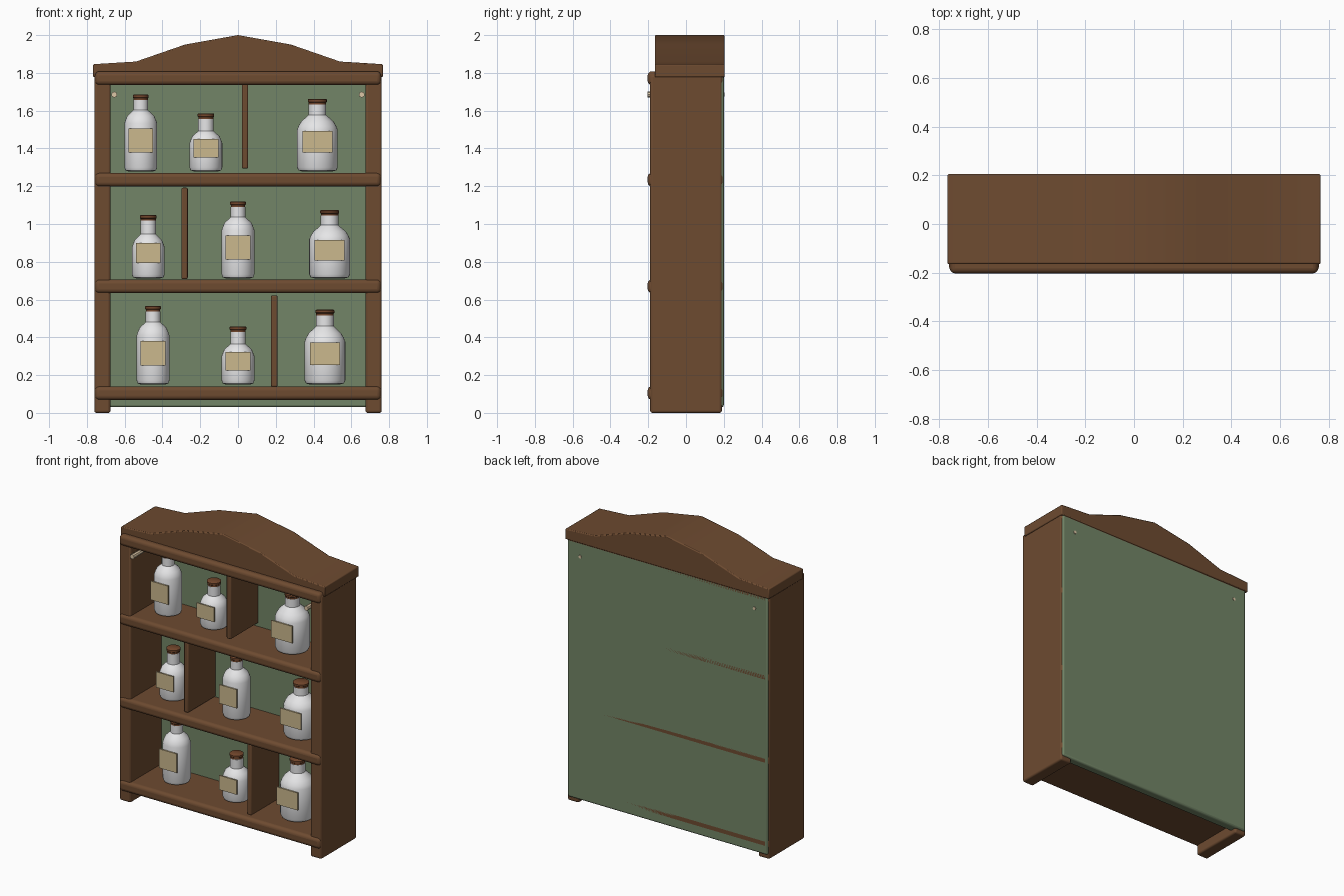
import bpy, bmesh, math

if "Cube" in bpy.data.objects:
    bpy.data.objects.remove(bpy.data.objects["Cube"])


def material(name, rgb):
    m = bpy.data.materials.new(name)
    m.diffuse_color = (*rgb, 1)
    m.use_nodes = True
    m.node_tree.nodes["Principled BSDF"].inputs["Base Color"].default_value = m.diffuse_color
    return m


WOOD = material("brown_wood", (0.155, 0.07, 0.03))
GREEN = material("sage_green", (0.17, 0.235, 0.135))
WHITE = material("bottle_white", (0.8, 0.8, 0.81))
CORK = material("cap_brown", (0.17, 0.062, 0.025))
PAPER = material("label_tan", (0.60, 0.48, 0.27))
CREAM = material("peg_cream", (0.72, 0.57, 0.38))


def finish(bm, name, mat, bevel=0.0, segments=3):
    bmesh.ops.recalc_face_normals(bm, faces=bm.faces)
    me = bpy.data.meshes.new(name)
    bm.to_mesh(me)
    bm.free()
    me.materials.append(mat)
    ob = bpy.data.objects.new(name, me)
    bpy.context.collection.objects.link(ob)
    if bevel:
        mod = ob.modifiers.new("bevel", "BEVEL")
        mod.width, mod.segments = bevel, segments
        mod.limit_method = "ANGLE"
        mod.angle_limit = math.radians(40)
    bpy.ops.object.select_all(action="DESELECT")
    bpy.context.view_layer.objects.active = ob
    ob.select_set(True)
    bpy.ops.object.shade_smooth_by_angle(angle=math.radians(40))
    return ob


def box(name, x, y, z, mat, bevel=0.0, segments=3):
    """Box from (min, max) ranges."""
    bm = bmesh.new()
    bmesh.ops.create_cube(bm, size=1)
    for v in bm.verts:
        v.co = [r[0] if c < 0 else r[1] for c, r in zip(v.co, (x, y, z))]
    return finish(bm, name, mat, bevel, segments)


def lathe(name, profile, mat, location, sides=32):
    """Closed turned solid around z from (radius, height) points."""
    bm = bmesh.new()
    rings = [[bm.verts.new((r * math.cos(2 * math.pi * i / sides),
                            r * math.sin(2 * math.pi * i / sides), z))
              for i in range(sides)] for r, z in profile]
    for a, b in zip(rings, rings[1:]):
        for i in range(sides):
            j = (i + 1) % sides
            bm.faces.new((a[i], a[j], b[j], b[i]))
    bm.faces.new(rings[0])
    bm.faces.new(rings[-1])
    ob = finish(bm, name, mat)
    ob.location = location
    return ob


# Side panels and long hanging pegs
for side, s in (("left", -1), ("right", 1)):
    box(side + "_side_panel", sorted((s * 0.675, s * 0.76)), (-0.19, 0.19),
        (0, 1.79), WOOD, 0.012)
    peg = lathe(side + "_peg", [(0.016, -0.203), (0.011, 0.204)], CREAM,
                (s * 0.655, 0, 1.685), 8)
    peg.rotation_euler = (-math.pi / 2, 0, 0)

# Back panel
box("back_panel", (-0.752, 0.752), (0.14, 0.2), (0.03, 1.785), GREEN, 0.012)

# Shelves with rounded edges
for n, z in enumerate((0.105, 0.67, 1.235, 1.772)):
    box(f"shelf_{n + 1}", (-0.757, 0.757), (-0.203, 0.2),
        (z - 0.036, z + 0.036), WOOD, 0.022, 4)

# Dividers
for n, (x, z) in enumerate(((0.192, 0.38), (-0.283, 0.95), (0.037, 1.535))):
    box(f"divider_{n + 1}", (x - 0.017, x + 0.017), (-0.155, 0.16),
        (z - 0.242, z + 0.242), WOOD, 0.008)

# Arched crown: profile extruded front to back
half = [(0.28, 1.95), (0.54, 1.86), (0.767, 1.846), (0.767, 1.777)]
outline = [(0, 2.0)] + half + [(-x, z) for x, z in reversed(half)]
bm = bmesh.new()
face = bm.faces.new([bm.verts.new((x, -0.165, z)) for x, z in outline])
ext = bmesh.ops.extrude_face_region(bm, geom=[face])
bmesh.ops.translate(bm, vec=(0, 0.37, 0),
                    verts=[v for v in ext["geom"] if isinstance(v, bmesh.types.BMVert)])
finish(bm, "crown", WOOD, 0.006, 2)

# Bottle kinds: radius, body top, shoulder top, neck radius, height,
# label half width, label bottom, label top
KINDS = {
    "tall": (0.087, 0.255, 0.325, 0.039, 0.408, 0.066, 0.10, 0.227),
    "small": (0.087, 0.150, 0.215, 0.041, 0.308, 0.066, 0.075, 0.172),
    "wide": (0.108, 0.220, 0.300, 0.047, 0.385, 0.079, 0.10, 0.215),
}
Y = -0.015


def bottle(name, kind, x, z, k=1.0):
    r, body, shoulder, neck, h, lw, lz0, lz1 = KINDS[kind]
    body, shoulder, h, lz0, lz1 = (v * k for v in (body, shoulder, h, lz0, lz1))
    mid = (body + shoulder) / 2
    lathe(name + "_bottle",
          [(r * 0.72, 0), (r * 0.93, 0.006), (r, 0.022), (r, body),
           (r * 0.93, body + (mid - body) * 0.5),
           ((r + neck) / 2 + 0.008, mid + 0.005), (neck + 0.008, shoulder - 0.008),
           (neck, shoulder), (neck, h - 0.03)], WHITE, (x, Y, z))
    lathe(name + "_cap",
          [(neck - 0.001, h - 0.036), (neck - 0.001, h - 0.02), (neck + 0.003, h - 0.016),
           (neck + 0.003, h - 0.004), (neck - 0.002, h)], CORK, (x, Y, z), 24)
    box(name + "_label", (x - lw, x + lw), (Y - r - 0.008, Y - r + 0.001),
        (z + lz0, z + lz1), PAPER)


# Bottles, row by row
ROWS = [
    ("lower", 0.15, [("tall", -0.45, 1.02), ("small", 0, 1), ("wide", 0.46, 1.03)]),
    ("middle", 0.712, [("small", -0.475, 1.09), ("tall", 0, 1), ("wide", 0.485, 0.94)]),
    ("upper", 1.278, [("tall", -0.515, 1), ("small", -0.17, 1), ("wide", 0.42, 1)]),
]
for row, z, items in ROWS:
    for kind, x, k in items:
        bottle(f"{row}_{kind}", kind, x, z, k)
